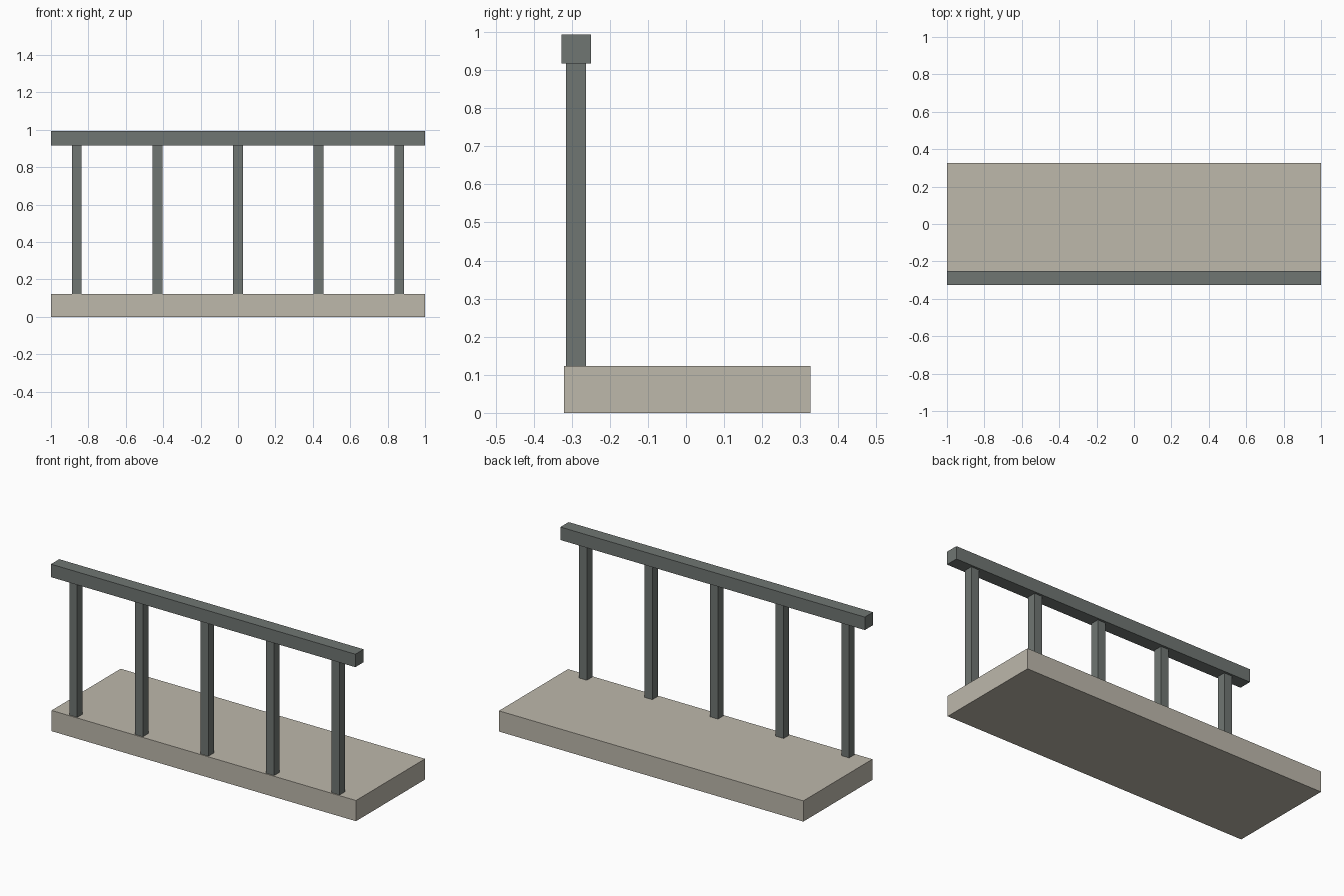
import bpy

cube = bpy.data.objects.get("Cube")
if cube:
    bpy.data.objects.remove(cube, do_unlink=True)


def make_material(name, color):
    mat = bpy.data.materials.new(name)
    mat.use_nodes = True
    mat.diffuse_color = color
    mat.node_tree.nodes["Principled BSDF"].inputs["Base Color"].default_value = color
    return mat


def box(name, low, high, mat):
    """Axis-aligned box between two corners."""
    center = [(a + b) / 2 for a, b in zip(low, high)]
    bpy.ops.mesh.primitive_cube_add(size=1, location=center)
    obj = bpy.context.object
    obj.name = name
    obj.scale = [b - a for a, b in zip(low, high)]
    bpy.ops.object.transform_apply(location=False, rotation=False, scale=True)
    obj.data.materials.append(mat)
    return obj


stone = make_material("warm_stone", (0.51, 0.48, 0.41, 1))
metal = make_material("grey_metal", (0.16, 0.18, 0.17, 1))

slab_top = 0.123
rail_bottom = 0.917

# Floor slab
box("floor_slab", (-1, -0.321, 0), (1, 0.327, slab_top), stone)

# Handrail along the front edge
box("handrail", (-1, -0.327, rail_bottom), (1, -0.25, 0.994), metal)

# Evenly spaced square posts
spacing = 0.431
half_width = 0.026
post_y = -0.289
for i in range(5):
    x = (i - 2) * spacing
    box(f"post_{i + 1}",
        (x - half_width, post_y - half_width, slab_top),
        (x + half_width, post_y + half_width, rail_bottom), metal)
